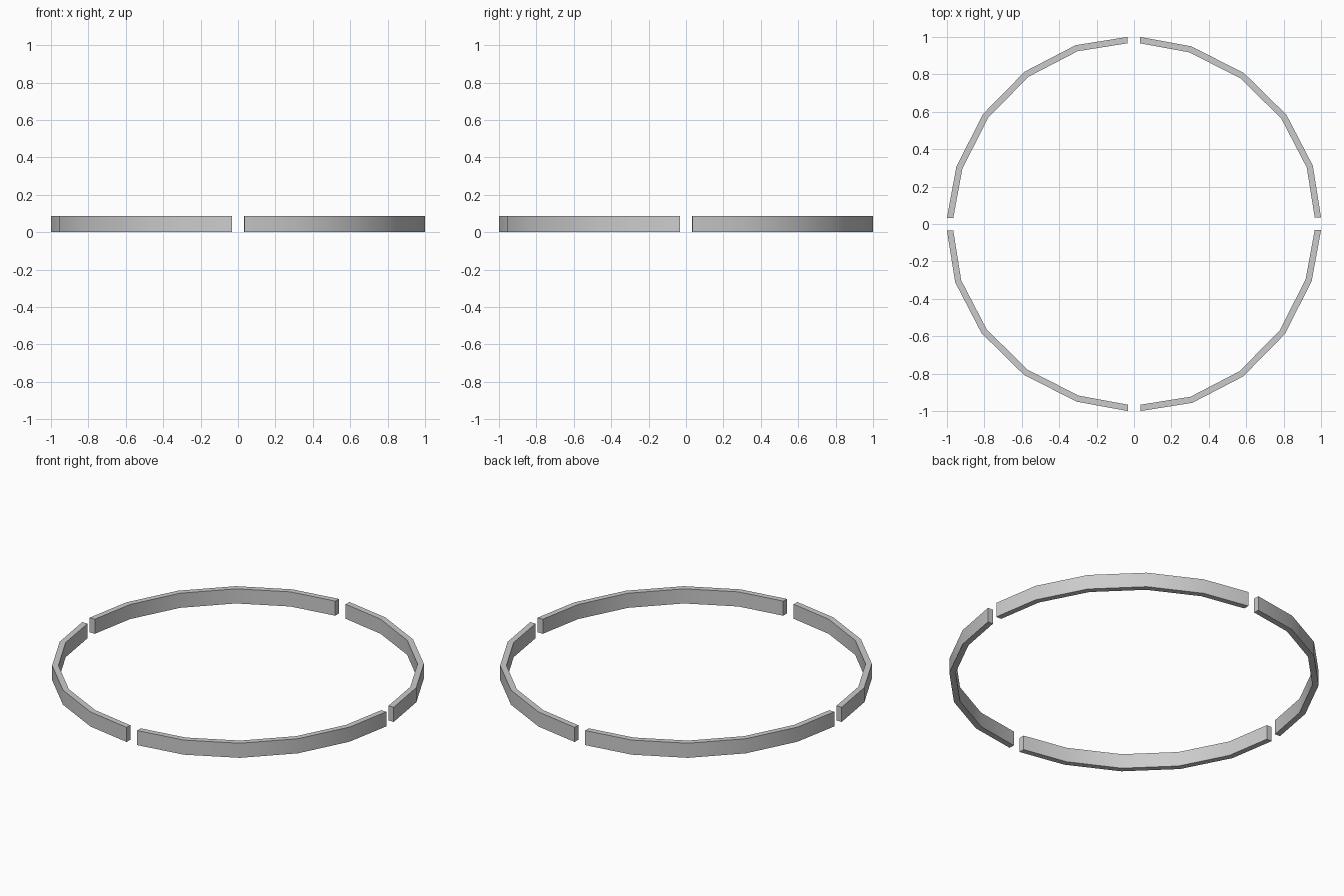
import bpy, bmesh, math
from mathutils import Matrix

if "Cube" in bpy.data.objects:
    bpy.data.objects.remove(bpy.data.objects["Cube"])

HEIGHT = 0.087
THICK = 0.034

# outer outline of one quarter arc (x > 0, y > 0), ends cut square at the gaps
OUTER = [(0.033, 1.0), (0.306, 0.95), (0.588, 0.807),
         (0.815, 0.584), (0.956, 0.312), (1.0, 0.036)]


def inner_outline():
    pts = []
    for i, (x, y) in enumerate(OUTER):
        if i == 0:
            pts.append((x, y - THICK))
        elif i == len(OUTER) - 1:
            pts.append((x - THICK, y))
        else:
            k = 1 - THICK / math.hypot(x, y)
            pts.append((x * k, y * k))
    return pts


def ring_arc(name, angle):
    bm = bmesh.new()
    rows = []
    for (ox, oy), (ix, iy) in zip(OUTER, inner_outline()):
        section = [(ox, oy, 0), (ox, oy, HEIGHT), (ix, iy, HEIGHT), (ix, iy, 0)]
        rows.append([bm.verts.new(p) for p in section])
    for a, b in zip(rows, rows[1:]):
        for k in range(4):
            n = (k + 1) % 4
            bm.faces.new((a[k], a[n], b[n], b[k]))
    bm.faces.new(rows[0])
    bm.faces.new(rows[-1])
    bmesh.ops.recalc_face_normals(bm, faces=bm.faces)
    bm.transform(Matrix.Rotation(angle, 4, 'Z'))
    mesh = bpy.data.meshes.new(name)
    bm.to_mesh(mesh)
    bm.free()
    ob = bpy.data.objects.new(name, mesh)
    bpy.context.collection.objects.link(ob)
    bpy.ops.object.select_all(action='DESELECT')
    ob.select_set(True)
    bpy.context.view_layer.objects.active = ob
    bpy.ops.object.shade_smooth_by_angle(angle=math.radians(30))


# four quarter arcs with gaps between them
for i, side in enumerate(("back_right", "back_left", "front_left", "front_right")):
    ring_arc("ring_arc_" + side, i * math.pi / 2)
